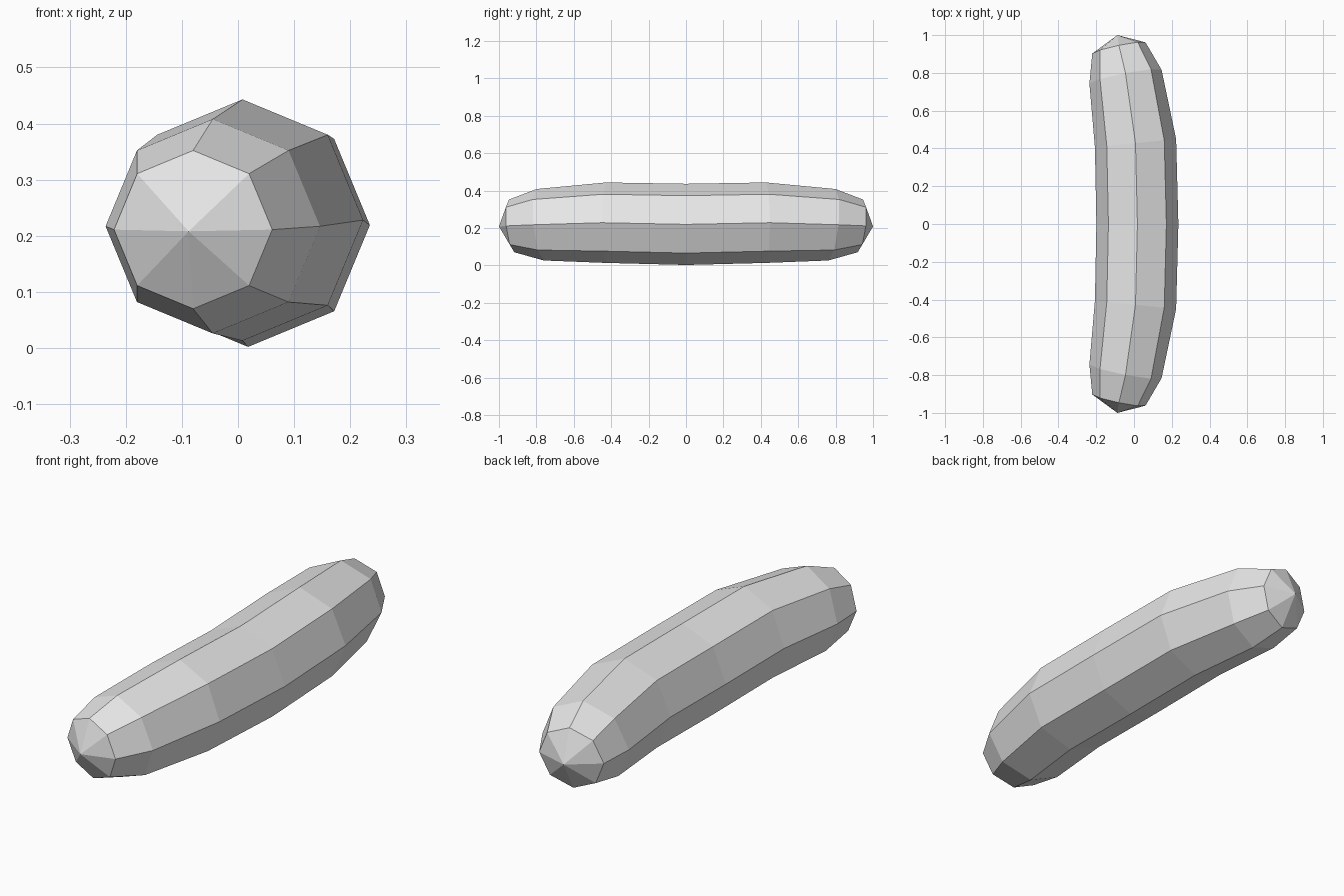
import bpy
import bmesh
from math import cos, sin, tau

if "Cube" in bpy.data.objects:
    bpy.data.objects.remove(bpy.data.objects["Cube"], do_unlink=True)

SIDES = 8
TIP = (-0.088, 1.0, 0.208)

# Half of the bend: centre x, y, z, radius, lean along x, lean along z
HALF = [
    (-0.080, 0.932, 0.211, 0.141, 0.21, 0.10),
    (-0.045, 0.780, 0.217, 0.191, 0.19, 0.10),
    (0.008, 0.428, 0.228, 0.215, 0.10, 0.00),
]
MIDDLE = (0.018, 0.0, 0.219, 0.217, 0.0, 0.0)


def add_ring(bm, section, side):
    """One octagonal cross-section, tilted to follow the bend."""
    cx, cy, cz, radius, lean_x, lean_z = section
    ring = []
    for i in range(SIDES):
        dx = radius * cos(tau * i / SIDES)
        dz = radius * sin(tau * i / SIDES)
        y = cy + lean_x * dx + lean_z * dz
        ring.append(bm.verts.new((cx + dx, side * y, cz + dz)))
    return ring


# Curved body, front to back
bm = bmesh.new()
rings = [add_ring(bm, s, -1) for s in HALF]
rings.append(add_ring(bm, MIDDLE, 1))
rings += [add_ring(bm, s, 1) for s in reversed(HALF)]
for a, b in zip(rings, rings[1:]):
    for i in range(SIDES):
        j = (i + 1) % SIDES
        bm.faces.new((a[i], a[j], b[j], b[i]))

# Pointed ends
for ring, side in ((rings[0], -1), (rings[-1], 1)):
    tip = bm.verts.new((TIP[0], side * TIP[1], TIP[2]))
    for i in range(SIDES):
        bm.faces.new((tip, ring[i], ring[(i + 1) % SIDES]))
bmesh.ops.recalc_face_normals(bm, faces=bm.faces)

mesh = bpy.data.meshes.new("sausage")
bm.to_mesh(mesh)
bm.free()
sausage = bpy.data.objects.new("sausage", mesh)
bpy.context.collection.objects.link(sausage)

# Plain colour
grey = bpy.data.materials.new("light_grey")
grey.use_nodes = True
colour = (0.8, 0.8, 0.8, 1.0)
grey.diffuse_color = colour
for node in grey.node_tree.nodes:
    if node.type == "BSDF_PRINCIPLED":
        node.inputs["Base Color"].default_value = colour
mesh.materials.append(grey)
